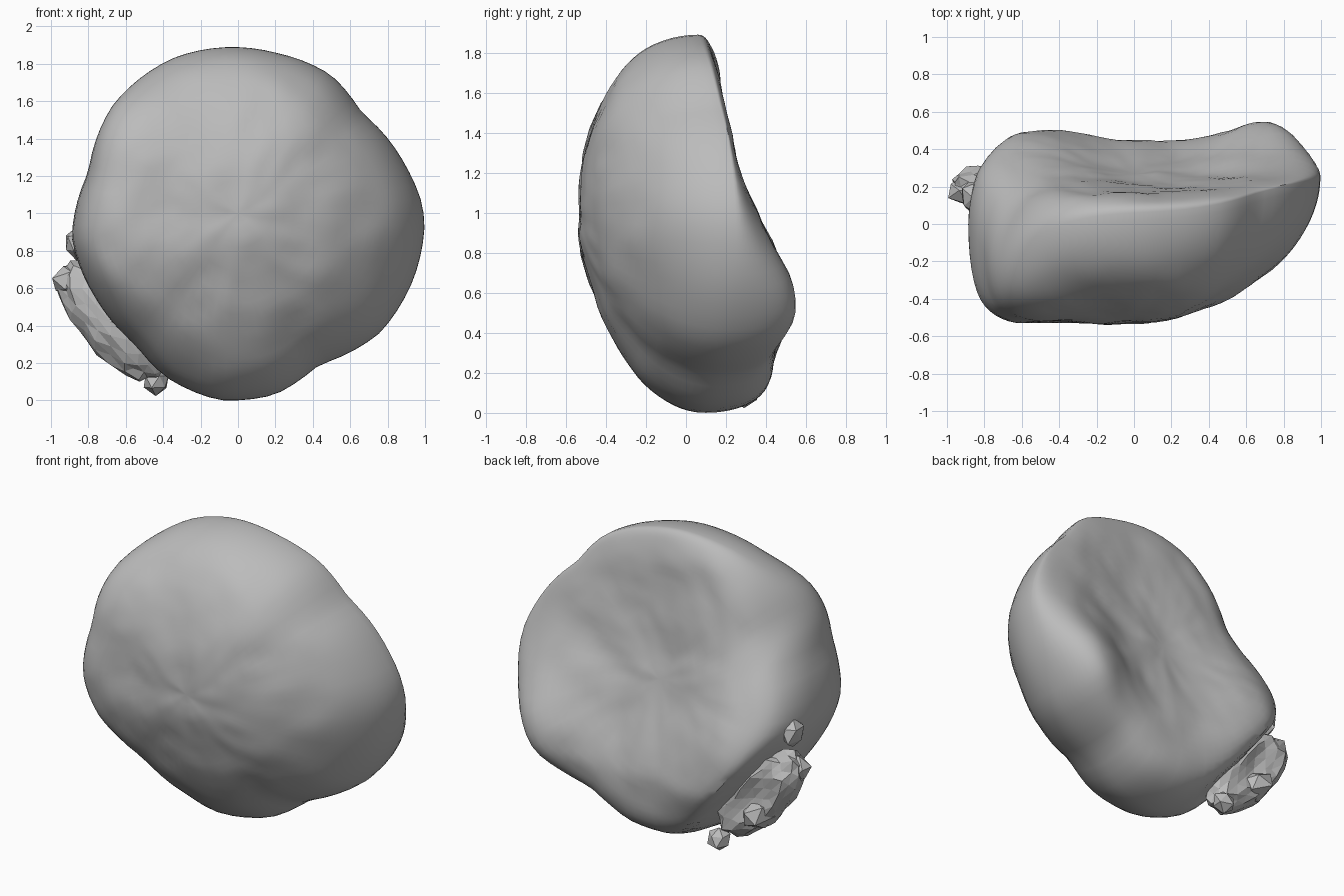
import bpy, bmesh, math, random
from mathutils import Vector, noise

cube = bpy.data.objects.get("Cube")
if cube:
    bpy.data.objects.remove(cube)
random.seed(4)

grey = bpy.data.materials.new("stone grey")
grey.use_nodes = True
grey.diffuse_color = (0.5, 0.5, 0.5, 1)
grey.node_tree.nodes["Principled BSDF"].inputs["Base Color"].default_value = (0.5, 0.5, 0.5, 1)


def add_object(name, bm):
    bmesh.ops.recalc_face_normals(bm, faces=bm.faces)
    mesh = bpy.data.meshes.new(name)
    bm.to_mesh(mesh)
    bm.free()
    mesh.materials.append(grey)
    obj = bpy.data.objects.new(name, mesh)
    bpy.context.collection.objects.link(obj)
    return obj


# Outline of the boulder, seen from the front (x, z)
OUTLINE = [(1, 0.95), (0.98, 1.07), (0.9, 1.25), (0.66, 1.54), (0.5, 1.74), (0.2, 1.86),
           (-0.05, 1.89), (-0.35, 1.83), (-0.67, 1.58), (-0.8, 1.22), (-0.89, 0.87),
           (-0.77, 0.56), (-0.55, 0.3), (-0.38, 0.12), (-0.1, 0), (0.2, 0.03), (0.43, 0.19),
           (0.76, 0.36), (0.94, 0.65)]
CX, CZ = 0.0, 1.0
polar = sorted((math.atan2(z - CZ, x - CX) % math.tau, math.hypot(x - CX, z - CZ))
               for x, z in OUTLINE)
polar = [(polar[-1][0] - math.tau, polar[-1][1])] + polar + [(polar[0][0] + math.tau, polar[0][1])]


def radius(a):
    for (a0, r0), (a1, r1) in zip(polar, polar[1:]):
        if a0 <= a <= a1:
            return r0 + (r1 - r0) * (a - a0) / (a1 - a0)


def bump(x, z, cx, cz, sx, sz):
    return math.exp(-((x - cx) / sx) ** 2 - ((z - cz) / sz) ** 2)


def toward(a, degrees):
    return max(0, math.cos(a - math.radians(degrees)))


def back_depth(x, z):
    # Sloping back with a hollow between two raised lobes
    t = min(1, max(0, (1.85 - z) / 1.4))
    y = 0.16 + 0.29 * t ** 1.3
    y += 0.15 * bump(x, z, 0.76, 0.58, 0.3, 0.4)
    y += 0.11 * bump(x, z, -0.58, 0.68, 0.35, 0.36)
    return y - 0.05 * bump(x, z, 0.1, 1.05, 0.4, 0.45)


def boulder_point(a, r, front):
    # The rim is pulled forward at the upper right shoulder
    deg = math.degrees(a)
    fold = math.exp(-((deg - 149) / 21) ** 2)
    rim = 0.0925 + 0.125 * math.cos(a) - 0.04 * math.sin(a) + 0.0325 * math.cos(2 * a)
    rim += 0.05 * math.exp(-((deg - 100) / 25) ** 2) - 0.21 * fold
    d = r * (0.92 + (radius(a) - 0.92) * r)
    x, z = CX + d * math.cos(a), CZ + d * math.sin(a)
    if front:
        bulge = 0.7 * toward(a, 90) + 10 * toward(a, 182) ** 4 - 0.3 * toward(a, 310) ** 2
        y = rim + (-0.53 - rim) * math.sqrt(max(0, 1 - r ** (1.9 + bulge * r)))
    else:
        power = 8 + (4 * toward(a, 215) + 6 * toward(a, -20) ** 2 - 6 * fold) * r
        y = rim + (back_depth(x, z) - rim) * math.sqrt(max(0, 1 - r ** power))
        # Broken step along the lower right corner
        step = min(1, max(0, (-0.78 * (x + 0.61) - 0.62 * (z - 0.55)) / 0.05))
        y = rim + (y - rim) * (1 - 0.5 * step)
    p = Vector((x, y, z))
    p.y += (0.02 * noise.noise(p * 4) + 0.008 * noise.noise(p * 11)) * (1 - r ** 8)
    return p


# Boulder: rings from the front pole, over the rim, to the back pole
SIDES, RINGS = 80, 24
bm = bmesh.new()
steps = [(math.sin(i / RINGS * math.pi / 2), True) for i in range(1, RINGS + 1)]
steps += [(math.sin(i / RINGS * math.pi / 2), False) for i in range(RINGS - 1, 0, -1)]
rings = [[bm.verts.new(boulder_point(k / SIDES * math.tau, r, f)) for k in range(SIDES)]
         for r, f in steps]
poles = [bm.verts.new(boulder_point(0, 0, f)) for f in (True, False)]
for k in range(SIDES):
    n = (k + 1) % SIDES
    for low, high in zip(rings, rings[1:]):
        bm.faces.new((low[k], low[n], high[n], high[k]))
    bm.faces.new((poles[0], rings[0][n], rings[0][k]))
    bm.faces.new((poles[1], rings[-1][k], rings[-1][n]))
bmesh.ops.smooth_vert(bm, verts=bm.verts, factor=0.3, use_axis_x=True,
                      use_axis_y=True, use_axis_z=True)
boulder = add_object("boulder", bm)
bpy.context.view_layer.objects.active = boulder
boulder.select_set(True)
bpy.ops.object.shade_smooth_by_angle(angle=math.radians(40))


def rough_chunk(name, centre, size, tilt, detail, rough, hollow=0):
    # Faceted lump, tilted in the front plane, with a dished back
    bm = bmesh.new()
    bmesh.ops.create_icosphere(bm, subdivisions=detail, radius=1)
    c, s = math.cos(tilt), math.sin(tilt)
    for v in bm.verts:
        p = v.co * (1 + random.uniform(-rough, rough))
        if p.y > 0:
            p.y *= 1 - hollow * math.exp(-3 * (p.x ** 2 + p.z ** 2))
        p = Vector((p.x * size[0], p.y * size[1], p.z * size[2]))
        v.co = Vector(centre) + Vector((p.x * c - p.z * s, p.y, p.x * s + p.z * c))
    return add_object(name, bm)


# Broken lumps on the lower right corner
rough_chunk("broken_ledge", (-0.68, 0.2, 0.42), (0.39, 0.16, 0.17), -0.86, 3, 0.07, 0.5)
rough_chunk("upper_nub", (-0.91, 0.18, 0.64), (0.1, 0.075, 0.08), 0.3, 1, 0.15)
rough_chunk("side_nub", (-0.86, 0.14, 0.84), (0.075, 0.09, 0.09), 0, 1, 0.12)
rough_chunk("lower_nub", (-0.44, 0.29, 0.1), (0.075, 0.07, 0.07), 0, 1, 0.12)
rough_chunk("ledge_corner", (-0.7, 0.25, 0.32), (0.12, 0.13, 0.09), -0.4, 1, 0.12)
